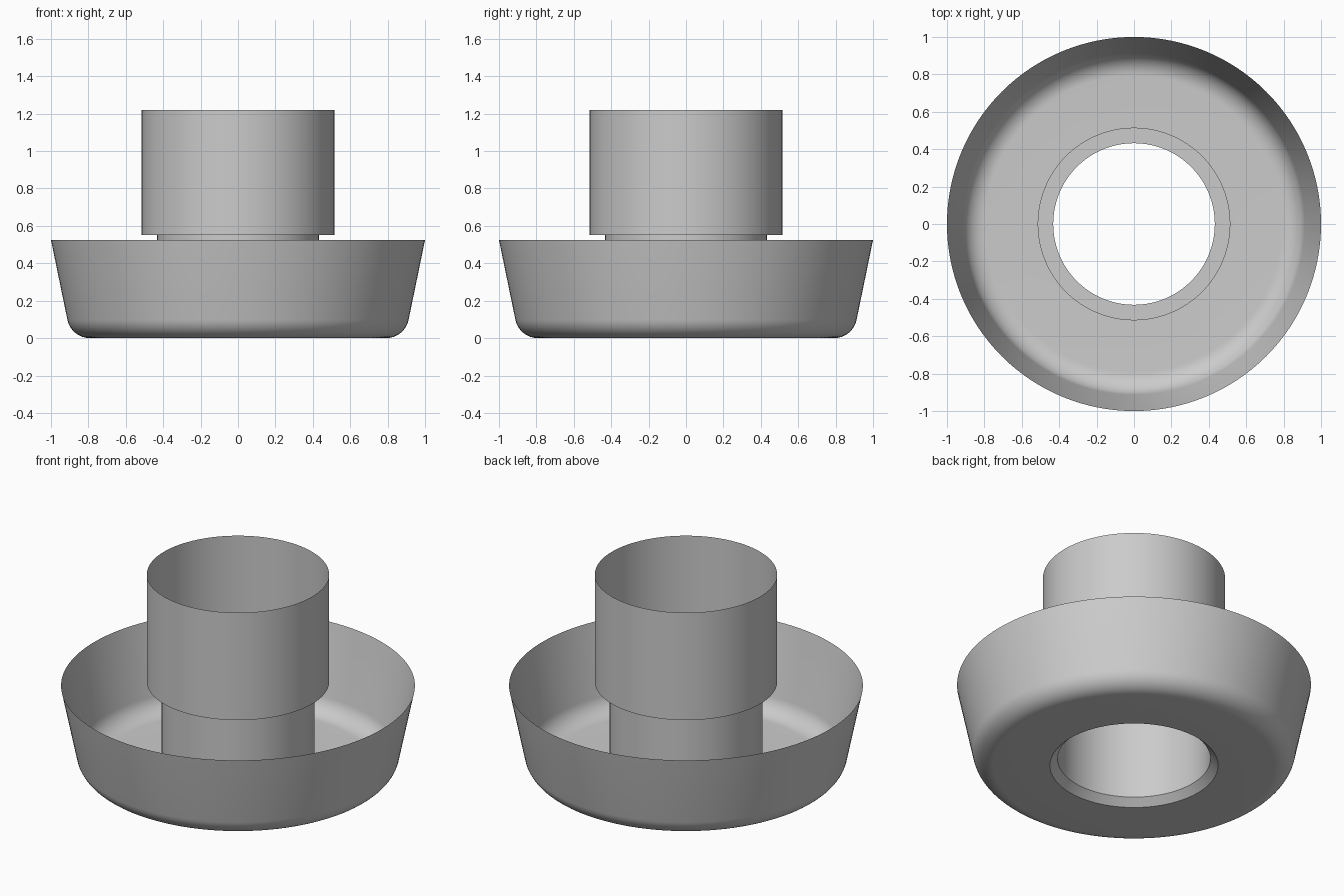
import bpy, bmesh, math
from mathutils import Vector

SEGMENTS = 128

cube = bpy.data.objects.get("Cube")
if cube:
    bpy.data.objects.remove(cube, do_unlink=True)

# Single grey finish
grey = bpy.data.materials.new("plain_grey")
grey.use_nodes = True
colour = (0.6, 0.6, 0.6, 1)
grey.diffuse_color = colour
grey.node_tree.nodes["Principled BSDF"].inputs["Base Color"].default_value = colour


def fillet(before, corner, after, length, steps=12):
    """Round a profile corner with an arc that starts `length` from the corner."""
    c = Vector(corner)
    u = (Vector(before) - c).normalized()
    v = (Vector(after) - c).normalized()
    half = u.angle(v) / 2
    radius = length * math.tan(half)
    centre = c + (u + v).normalized() * (length / math.cos(half))
    start, end = c + u * length - centre, c + v * length - centre
    sweep = start.angle(end)
    points = []
    for i in range(steps + 1):
        t = i / steps
        p = (start * math.sin((1 - t) * sweep) + end * math.sin(t * sweep)) / math.sin(sweep)
        points.append(tuple(centre + p.normalized() * radius))
    return points


def lathe(name, profile):
    """Revolve a (radius, height) profile about the z axis into a thin sheet."""
    bm = bmesh.new()
    verts = [bm.verts.new((r, 0, z)) for r, z in profile]
    edges = [bm.edges.new(pair) for pair in zip(verts, verts[1:])]
    bmesh.ops.spin(bm, geom=verts + edges, axis=(0, 0, 1), cent=(0, 0, 0),
                   angle=math.tau, steps=SEGMENTS, use_merge=True)
    bmesh.ops.remove_doubles(bm, verts=bm.verts, dist=0.0001)
    # Profiles run from the inside out and up, so normals face away from the axis
    bm.normal_update()
    mesh = bpy.data.meshes.new(name)
    bm.to_mesh(mesh)
    bm.free()
    mesh.materials.append(grey)
    obj = bpy.data.objects.new(name, mesh)
    bpy.context.collection.objects.link(obj)
    bpy.ops.object.select_all(action="DESELECT")
    obj.select_set(True)
    bpy.context.view_layer.objects.active = obj
    bpy.ops.object.shade_smooth_by_angle(angle=math.radians(30))
    return obj


# Flared dish with a rounded lower edge and a central hole
hole, corner, rim = (0.475, 0), (0.892, 0), (1, 0.525)
lathe("dish", [hole] + fillet(hole, corner, rim, 0.1) + [rim])

# Narrow neck with a chamfered mouth at the base
lathe("neck", [hole, (0.432, 0.043), (0.432, 0.55)])

# Wider collar with a flat ledge resting on the neck
lathe("collar", [(0.432, 0.55), (0.515, 0.55), (0.515, 1.22)])
